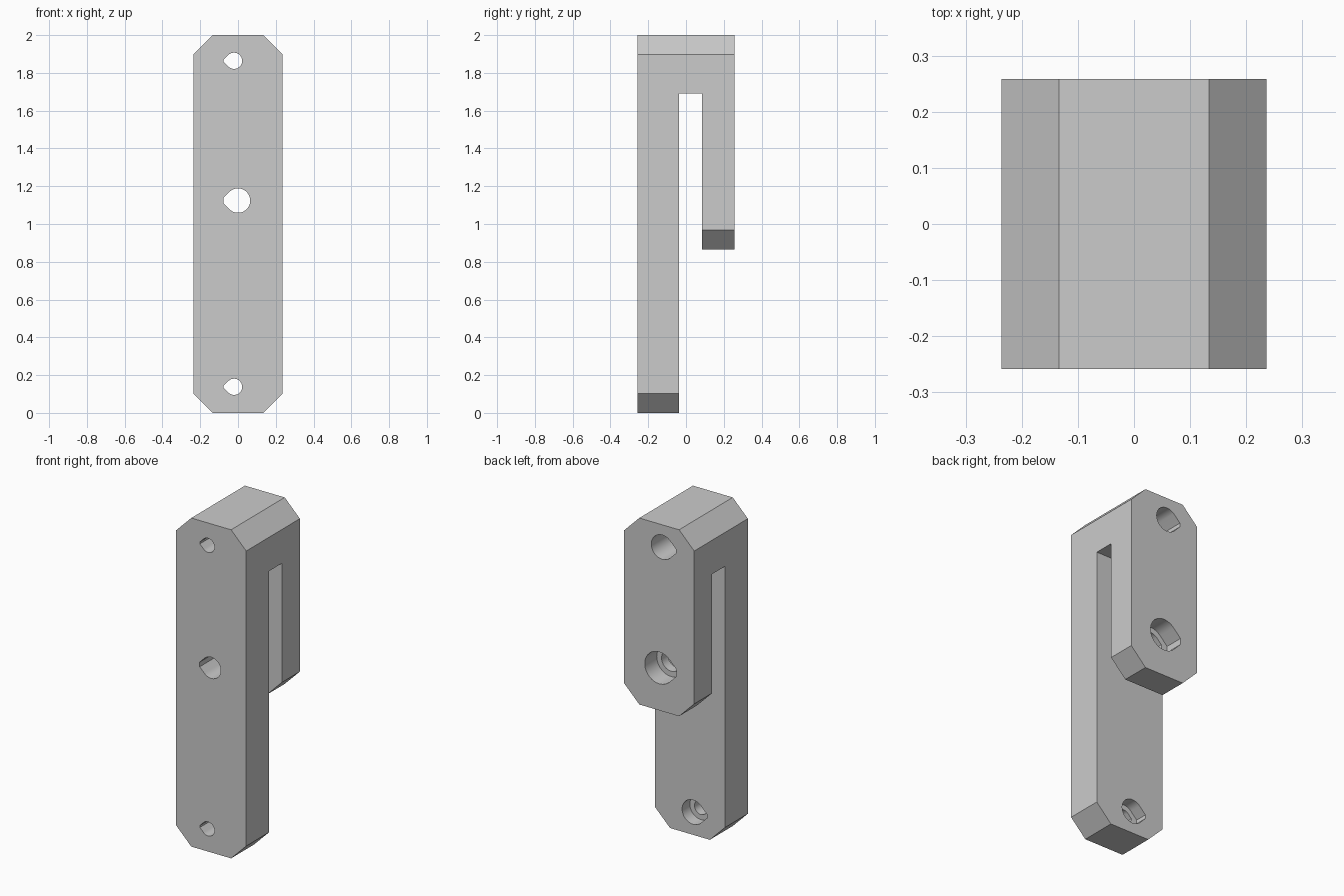
import bpy, bmesh, math

default = bpy.data.objects.get("Cube")
if default:
    bpy.data.objects.remove(default, do_unlink=True)

HALF_W, HALF_D, TOP = 0.236, 0.258, 2.0
HOOK_BOTTOM, CHAMFER = 0.865, 0.102

grey = bpy.data.materials.new("Plain grey")
grey.use_nodes = True
grey.diffuse_color = (0.6, 0.6, 0.6, 1)
grey.node_tree.nodes["Principled BSDF"].inputs["Base Color"].default_value = (0.6, 0.6, 0.6, 1)


def extrude_outline(name, points, offset, chamfer_levels=()):
    """Extrude a closed outline, chamfering the depthwise edges at given heights."""
    bm = bmesh.new()
    face = bm.faces.new([bm.verts.new(p) for p in points])
    grown = bmesh.ops.extrude_face_region(bm, geom=[face])["geom"]
    bmesh.ops.translate(bm, vec=offset, verts=[v for v in grown if isinstance(v, bmesh.types.BMVert)])
    bmesh.ops.recalc_face_normals(bm, faces=bm.faces)
    corners = [e for e in bm.edges
               if abs(e.verts[0].co.y - e.verts[1].co.y) > 0.01
               and any(all(abs(v.co.z - z) < 0.001 for v in e.verts) for z in chamfer_levels)]
    if corners:
        bmesh.ops.bevel(bm, geom=corners, offset=CHAMFER, offset_type='OFFSET',
                        segments=1, affect='EDGES')
        bmesh.ops.recalc_face_normals(bm, faces=bm.faces)
    mesh = bpy.data.meshes.new(name)
    bm.to_mesh(mesh)
    bm.free()
    mesh.materials.append(grey)
    obj = bpy.data.objects.new(name, mesh)
    bpy.context.collection.objects.link(obj)
    return obj


def teardrop(x, z, radius, tip, y0, y1):
    """Cutter along y: a circle with a blunt 45 degree tip towards -x."""
    steps = 36
    outline = []
    for i in range(steps + 1):
        a = math.radians(-135 + 270 * i / steps)
        outline.append((x + radius * math.cos(a), y0, z + radius * math.sin(a)))
    flat = radius * math.sqrt(2) - tip
    outline += [(x - tip, y0, z + flat), (x - tip, y0, z - flat)]
    cutter = extrude_outline("hole_cutter", outline, (0, y1 - y0, 0))
    cutter.hide_render = True
    return cutter


# Hook-shaped body: long front leg, bridge and short back leg
side = [(-HALF_D, 0), (-0.038, 0), (-0.038, 1.692), (0.085, 1.692),
        (0.085, HOOK_BOTTOM), (HALF_D, HOOK_BOTTOM), (HALF_D, TOP), (-HALF_D, TOP)]
body = extrude_outline("hook_bracket", [(-HALF_W, y, z) for y, z in side],
                       (2 * HALF_W, 0, 0), (0, HOOK_BOTTOM, TOP))

# Through holes with wider recesses opening to the back
cutters = []
for x, z, r, tip, wide, wide_tip, ledge in (
        (-0.021, 1.864, 0.043, 0.055, 0.074, 0.093, -0.113),
        (-0.021, 0.138, 0.043, 0.055, 0.074, 0.093, -0.113),
        (0.0, 1.124, 0.0645, 0.077, 0.097, 0.118, 0.143)):
    cutters.append(teardrop(x, z, r, tip, -0.4, 0.4))
    cutters.append(teardrop(x, z, wide, wide_tip, ledge, 0.4))

bpy.ops.object.select_all(action='DESELECT')
body.select_set(True)
bpy.context.view_layer.objects.active = body
for cutter in cutters:
    mod = body.modifiers.new("Hole", 'BOOLEAN')
    mod.operation, mod.solver, mod.object = 'DIFFERENCE', 'EXACT', cutter
    bpy.ops.object.modifier_apply(modifier=mod.name)
    bpy.data.objects.remove(cutter, do_unlink=True)
bpy.ops.object.shade_smooth_by_angle(angle=math.radians(30))
